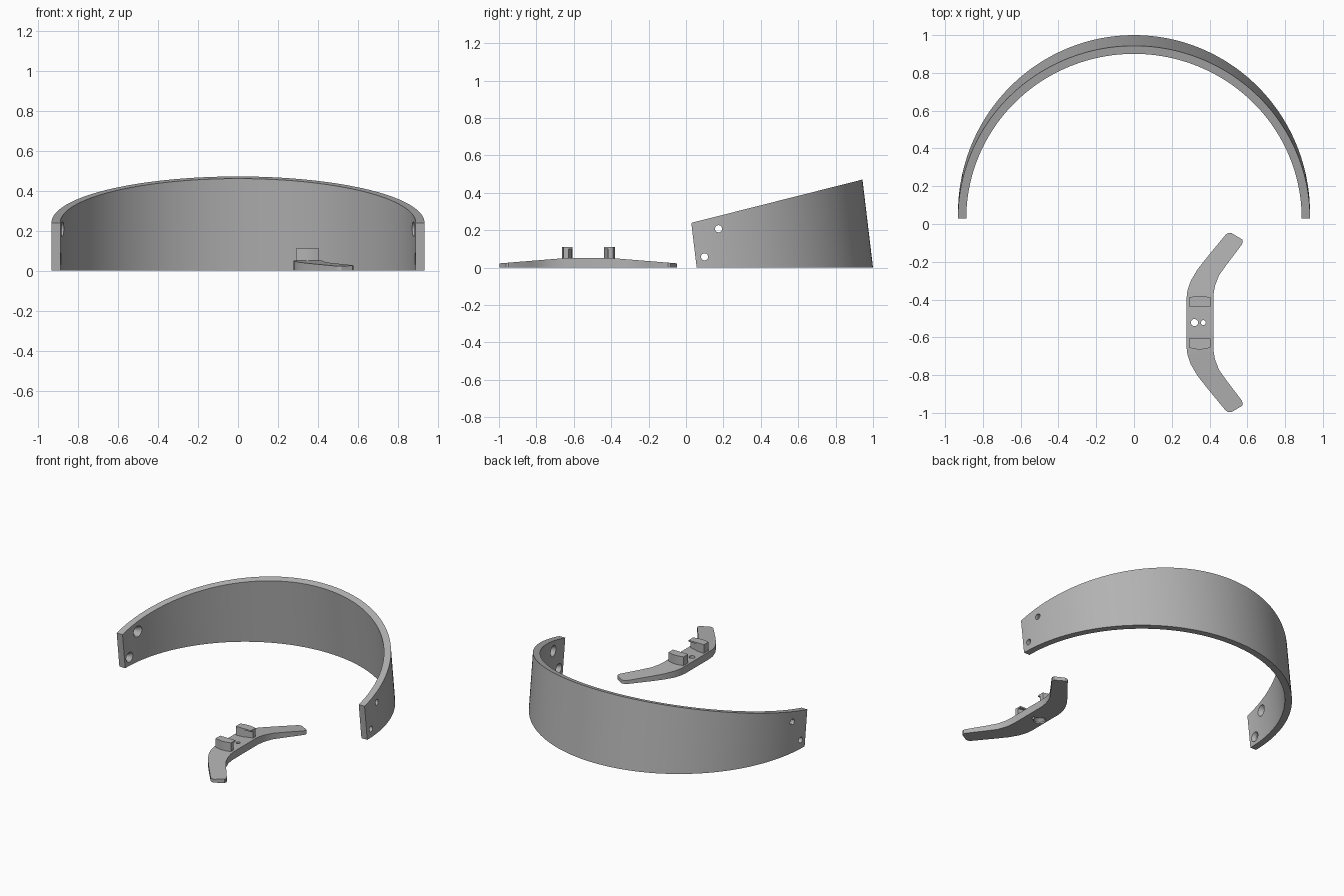
import bpy, bmesh, math
from mathutils import Vector, Matrix

if "Cube" in bpy.data.objects:
    bpy.data.objects.remove(bpy.data.objects["Cube"])

grey = bpy.data.materials.new("light_grey")
grey.diffuse_color = (0.45, 0.45, 0.45, 1)
grey.use_nodes = True
grey.node_tree.nodes["Principled BSDF"].inputs["Base Color"].default_value = grey.diffuse_color


def make(name, bm):
    bmesh.ops.recalc_face_normals(bm, faces=bm.faces)
    me = bpy.data.meshes.new(name)
    bm.to_mesh(me)
    bm.free()
    me.materials.append(grey)
    ob = bpy.data.objects.new(name, me)
    bpy.context.collection.objects.link(ob)
    return ob


def loft(name, rings):
    """Skin a list of equal-length closed sections and cap both ends."""
    bm = bmesh.new()
    vs = [[bm.verts.new(p) for p in r] for r in rings]
    n = len(vs[0])
    for a, b in zip(vs, vs[1:]):
        for i in range(n):
            j = (i + 1) % n
            bm.faces.new((a[i], a[j], b[j], b[i]))
    bm.faces.new(vs[0])
    bm.faces.new(vs[-1])
    return make(name, bm)


def lathe(name, profile, origin, axis, n=32):
    """Turned solid; profile is (distance along axis, radius)."""
    q = Vector((0, 0, 1)).rotation_difference(Vector(axis))
    rings = [[Vector(origin) + q @ Vector((r * math.cos(2 * math.pi * k / n),
                                           r * math.sin(2 * math.pi * k / n), d))
              for k in range(n)] for d, r in profile]
    return loft(name, rings)


def cut(ob, cutters):
    for c in cutters:
        c.hide_render = True
        m = ob.modifiers.new("hole", 'BOOLEAN')
        m.operation = 'DIFFERENCE'
        m.solver = 'EXACT'
        m.object = c
    dg = bpy.context.evaluated_depsgraph_get()
    me = bpy.data.meshes.new_from_object(ob.evaluated_get(dg))
    ob.modifiers.clear()
    ob.data = me
    for c in cutters:
        bpy.data.objects.remove(c)


def smooth(ob):
    ob.data.polygons.foreach_set("use_smooth", [True] * len(ob.data.polygons))
    ob.data.set_sharp_from_angle(angle=math.radians(25))


# Half-ring band: leaning cylinder, flat bottom, sloping top
LEAN, YC, SLOPE = 0.12, 0.057, 0.253


def band_point(a, b, t, top):
    y = YC + b * math.sin(t)
    z = (0.2324 + SLOPE * y) / (1 + SLOPE * LEAN) if top else 0
    return (a * math.cos(t), y - LEAN * z, z)


SEG = 96
rings = []
for k in range(SEG + 1):
    t = math.pi * k / SEG
    rings.append([band_point(0.932, 0.943, t, False), band_point(0.932, 0.943, t, True),
                  band_point(0.888, 0.899, t, True), band_point(0.888, 0.899, t, False)])
band = loft("curved_band", rings)

# Screw holes through both band ends, countersunk on the inside
hole = [(-1.1, 0.019), (-0.908, 0.019), (-0.88, 0.037), (0.88, 0.037), (0.908, 0.019), (1.1, 0.019)]
cut(band, [lathe("hole_cutter", hole, (0, y, z), (1, 0, 0))
           for y, z in ((0.174, 0.208), (0.099, 0.058))])
smooth(band)

# Bowed bracket plate: (left x, left offset, right x, right offset) from its middle
MID = -0.522
half = [(0.278, 0.128, 0.420, 0.128), (0.283, 0.170, 0.422, 0.155), (0.300, 0.220, 0.429, 0.195),
        (0.335, 0.280, 0.450, 0.250), (0.390, 0.350, 0.490, 0.306), (0.484, 0.464, 0.570, 0.412),
        (0.496, 0.473, 0.576, 0.427), (0.516, 0.474, 0.573, 0.440)]


def top_z(v):
    return 0.051 - 0.028 * max(0, v - 0.128) / 0.346


def section(s, side):
    lx, lv, rx, rv = s
    return [(lx, MID + side * lv, 0), (rx, MID + side * rv, 0),
            (rx, MID + side * rv, top_z(rv)), (lx, MID + side * lv, top_z(lv))]


plate = loft("bracket_plate", [section(s, -1) for s in reversed(half)] + [section(s, 1) for s in half])
cut(plate, [lathe("hole_cutter", [(-0.05, 0.038), (0.01, 0.038), (0.028, 0.019), (0.1, 0.019)],
                  (0.32, MID, 0), (0, 0, 1)),
            lathe("hole_cutter", [(-0.05, 0.013), (0.1, 0.013)], (0.367, MID, 0), (0, 0, 1))])
smooth(plate)

# Two upright lugs: bulged outer face, curved relief in the inner face
for name, side in (("back_lug", 1), ("front_lug", -1)):
    outline = []
    for k in range(9):
        u = k / 8
        outline.append((0.29 + 0.115 * u, 0.132 + 0.010 * math.sin(math.pi * u)))
    low = outline + [(0.405, 0.106), (0.385, 0.102), (0.365, 0.096), (0.345, 0.088), (0.29, 0.084)]
    high = outline + [(0.405, 0.084), (0.385, 0.084), (0.365, 0.084), (0.345, 0.084), (0.29, 0.084)]
    smooth(loft(name, [[(x, MID + side * v, z) for x, v in o]
                       for o, z in ((low, 0.045), (low, 0.1), (high, 0.1005), (high, 0.11))]))
